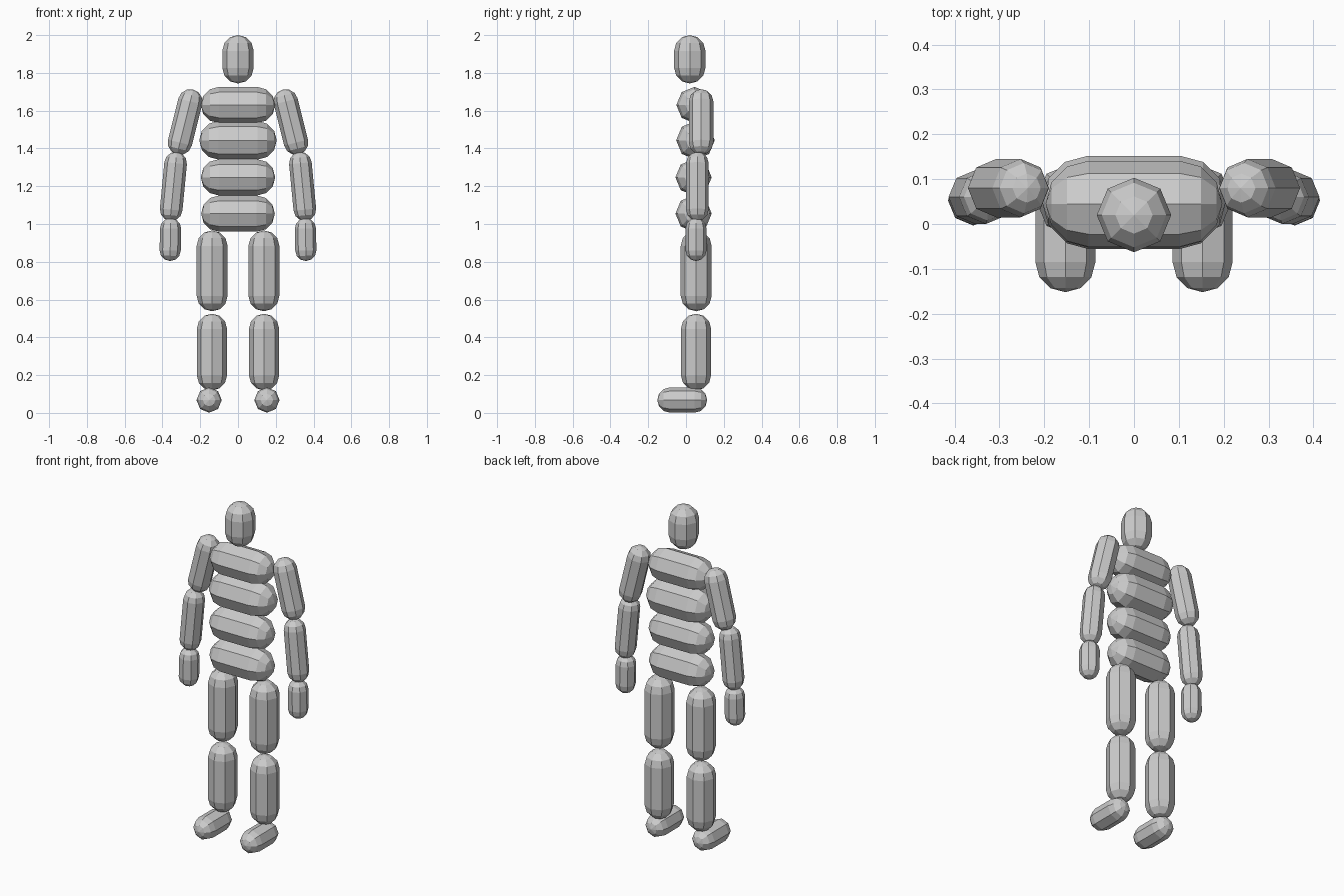
import bpy, bmesh, math
from mathutils import Matrix

if "Cube" in bpy.data.objects:
    bpy.data.objects.remove(bpy.data.objects["Cube"])

SIDES = 8
CAP_RINGS = 3

grey = bpy.data.materials.new("light_grey")
grey.diffuse_color = (0.6, 0.6, 0.6, 1)
grey.use_nodes = True
grey.node_tree.nodes["Principled BSDF"].inputs["Base Color"].default_value = grey.diffuse_color


def capsule(name, centre, radius, length, axis="Z", tilt=0.0):
    """Eight-sided flat-shaded capsule; length includes both round ends."""
    half = length / 2 - radius
    # half outline from bottom pole to top pole, then spun around z
    angles = [math.pi / 2 * i / CAP_RINGS for i in range(CAP_RINGS)]
    top = [(radius * math.cos(a), half + radius * math.sin(a)) for a in angles]
    rings = [(r, -z) for r, z in reversed(top)] + top

    bm = bmesh.new()
    loops = []
    for r, z in rings:
        loops.append([bm.verts.new((r * math.cos(math.tau * k / SIDES),
                                    r * math.sin(math.tau * k / SIDES), z))
                      for k in range(SIDES)])
    low = bm.verts.new((0, 0, -half - radius))
    high = bm.verts.new((0, 0, half + radius))
    for k in range(SIDES):
        n = (k + 1) % SIDES
        for a, b in zip(loops, loops[1:]):
            bm.faces.new((a[k], a[n], b[n], b[k]))
        bm.faces.new((low, loops[0][n], loops[0][k]))
        bm.faces.new((high, loops[-1][k], loops[-1][n]))

    turn = {"X": Matrix.Rotation(math.pi / 2, 4, "Y"),
            "Y": Matrix.Rotation(math.pi / 2, 4, "X"),
            "Z": Matrix.Rotation(math.radians(tilt), 4, "Y")}[axis]
    bm.transform(Matrix.Translation(centre) @ turn)
    mesh = bpy.data.meshes.new(name)
    bm.to_mesh(mesh)
    bm.free()
    mesh.materials.append(grey)
    obj = bpy.data.objects.new(name, mesh)
    bpy.context.collection.objects.link(obj)
    return obj


# Head
capsule("head", (0, 0.02, 1.872), 0.083, 0.256)

# Torso: four stacked horizontal capsules
capsule("chest", (0, 0.045, 1.63), 0.096, 0.394, "X")
capsule("ribs", (0, 0.05, 1.443), 0.102, 0.41, "X")
capsule("waist", (0, 0.04, 1.247), 0.096, 0.394, "X")
capsule("hips", (0, 0.04, 1.055), 0.096, 0.39, "X")

# Limbs, mirrored on both sides
for side, s in (("left", 1), ("right", -1)):
    capsule(side + "_upper_arm", (s * 0.28, 0.08, 1.54), 0.065, 0.355, tilt=-14 * s)
    capsule(side + "_forearm", (s * 0.342, 0.06, 1.199), 0.06, 0.367, tilt=-5.5 * s)
    capsule(side + "_hand", (s * 0.358, 0.053, 0.918), 0.056, 0.228, tilt=-1 * s)
    capsule(side + "_thigh", (s * 0.137, 0.054, 0.752), 0.082, 0.428)
    capsule(side + "_shin", (s * 0.138, 0.053, 0.322), 0.08, 0.406)
    capsule(side + "_foot", (s * 0.153, -0.02, 0.068), 0.067, 0.264, "Y")
